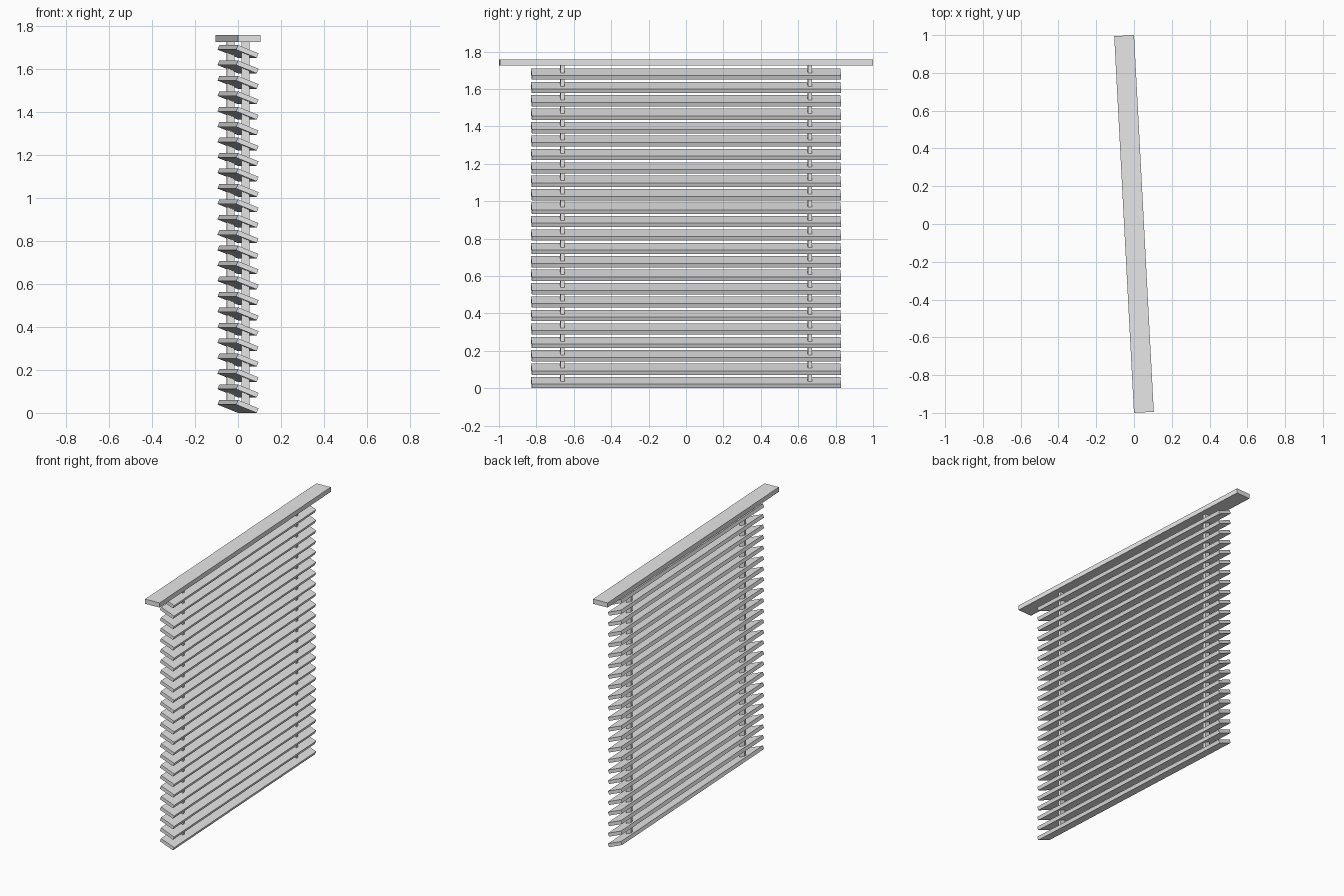
import bpy
import math

if "Cube" in bpy.data.objects:
    bpy.data.objects.remove(bpy.data.objects["Cube"])

YAW = math.radians(3)      # whole blind is turned slightly
TILT = math.radians(22)    # slat tilt
SLATS = 24

grey = bpy.data.materials.new("light grey")
grey.diffuse_color = (0.8, 0.8, 0.8, 1)
grey.use_nodes = True
grey.node_tree.nodes["Principled BSDF"].inputs["Base Color"].default_value = grey.diffuse_color


def box(name, size, y, z, tilt=0.0):
    """Box placed along the turned long axis of the blind."""
    loc = (-y * math.sin(YAW), y * math.cos(YAW), z)
    bpy.ops.mesh.primitive_cube_add(size=1, location=loc, rotation=(0, tilt, YAW))
    ob = bpy.context.object
    ob.name = name
    ob.scale = size
    ob.data.materials.append(grey)
    return ob


# head rail
box("head_rail", (0.105, 1.997, 0.032), 0, 1.741)

# tilted slats
for i in range(SLATS):
    box(f"slat_{i + 1}", (0.103, 1.656, 0.023), 0, 0.03 + i * 1.65 / (SLATS - 1), TILT)

# ladder tapes running through the slats
for side, y in (("front", -0.662), ("back", 0.662)):
    box(f"{side}_tape", (0.036, 0.021, 1.70), y, 0.03 + 0.85)
